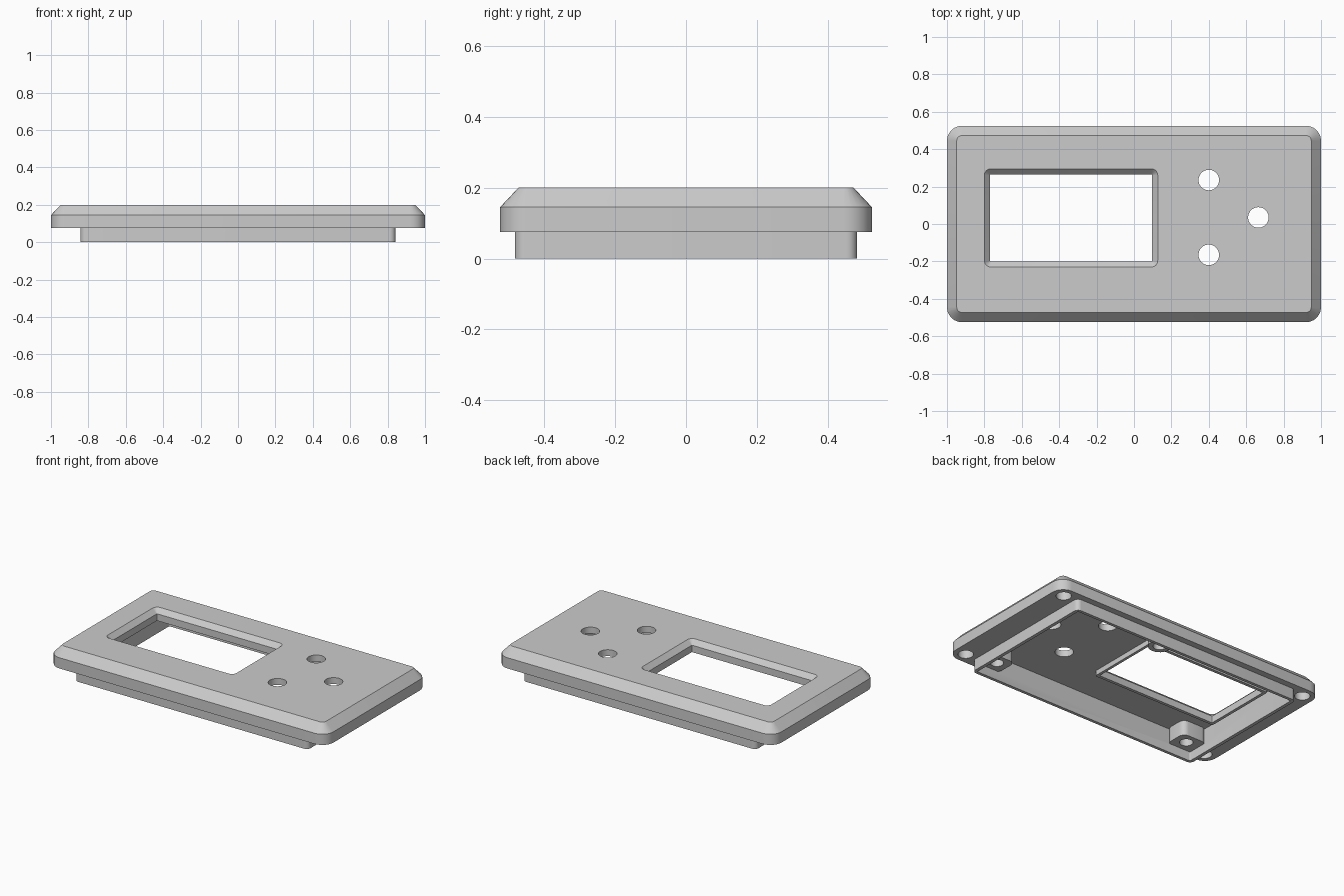
import bpy, bmesh, math

if "Cube" in bpy.data.objects:
    bpy.data.objects.remove(bpy.data.objects["Cube"], do_unlink=True)

grey = bpy.data.materials.new("light grey plastic")
grey.use_nodes = True
grey.diffuse_color = (0.6, 0.6, 0.6, 1)
grey.node_tree.nodes["Principled BSDF"].inputs["Base Color"].default_value = (0.6, 0.6, 0.6, 1)


def outline(x0, x1, y0, y1, r, steps=6):
    """Rounded rectangle, counter-clockwise."""
    corners = [(x1 - r, y1 - r), (x0 + r, y1 - r), (x0 + r, y0 + r), (x1 - r, y0 + r)]
    pts = []
    for q, (cx, cy) in enumerate(corners):
        for i in range(steps + 1):
            a = math.pi / 2 * (q + i / steps)
            pts.append((cx + r * math.cos(a), cy + r * math.sin(a)))
    return pts


def loft(name, sections):
    """Closed solid through (outline, z) sections, bottom to top."""
    bm = bmesh.new()
    rings = [[bm.verts.new((x, y, z)) for x, y in pts] for pts, z in sections]
    n = len(rings[0])
    for low, high in zip(rings, rings[1:]):
        for i in range(n):
            j = (i + 1) % n
            bm.faces.new((low[i], low[j], high[j], high[i]))
    bm.faces.new(rings[0][::-1])
    bm.faces.new(rings[-1])
    mesh = bpy.data.meshes.new(name)
    bm.to_mesh(mesh)
    bm.free()
    mesh.materials.append(grey)
    ob = bpy.data.objects.new(name, mesh)
    bpy.context.collection.objects.link(ob)
    return ob


def block(name, x0, x1, y0, y1, r, z0, z1):
    pts = outline(x0, x1, y0, y1, r)
    return loft(name, [(pts, z0), (pts, z1)])


def rod(name, x, y, r, z0, z1, n=32):
    pts = [(x + r * math.cos(2 * math.pi * i / n), y + r * math.sin(2 * math.pi * i / n))
           for i in range(n)]
    return loft(name, [(pts, z0), (pts, z1)])


def combine(target, tool, operation):
    tool.hide_render = True
    mod = target.modifiers.new("combine", "BOOLEAN")
    mod.operation, mod.solver, mod.object = operation, "EXACT", tool
    bpy.context.view_layer.objects.active = target
    bpy.ops.object.modifier_apply(modifier=mod.name)
    bpy.data.objects.remove(tool, do_unlink=True)


# Chamfered cover plate
edge = outline(-1, 1, -0.525, 0.525, 0.08)
panel = loft("cover_panel", [(edge, 0.075), (edge, 0.145),
                             (outline(-0.948, 0.948, -0.473, 0.473, 0.028), 0.2)])

# Locating lip and the hollow inside it
combine(panel, block("lip", -0.842, 0.842, -0.483, 0.483, 0.03, 0, 0.1), "UNION")
combine(panel, block("cavity", -0.82, 0.82, -0.463, 0.463, 0.006, -0.05, 0.158), "DIFFERENCE")

# Rim under the window and three screw bosses
combine(panel, block("window_rim", -0.79, 0.115, -0.22, 0.285, 0.01, 0.125, 0.175), "UNION")
bosses = [(-0.83, -0.65, -0.473, -0.32, -0.73, -0.39),
          (0.65, 0.83, -0.473, -0.32, 0.73, -0.39),
          (0.05, 0.19, 0.31, 0.473, 0.12, 0.38)]
for x0, x1, y0, y1, hx, hy in bosses:
    combine(panel, block("boss", x0, x1, y0, y1, 0.04 if hy < 0 else 0.069, 0.06, 0.17), "UNION")
    combine(panel, rod("boss_hole", hx, hy, 0.04, 0.03, 0.145), "DIFFERENCE")

# Window with bevelled upper edge
sharp = outline(-0.77, 0.097, -0.2, 0.265, 0.004)
wide = outline(-0.8, 0.127, -0.23, 0.295, 0.034)
combine(panel, loft("window_cut", [(sharp, 0.05), (sharp, 0.17), (wide, 0.2), (wide, 0.25)]),
        "DIFFERENCE")

# Button holes
for x, y in [(0.4, 0.235), (0.4, -0.165), (0.665, 0.035)]:
    combine(panel, rod("button_hole", x, y, 0.055, 0.1, 0.3), "DIFFERENCE")

# Blind fixing holes in the flange corners
for sx in (-1, 1):
    for sy in (-1, 1):
        combine(panel, rod("fixing_hole", sx * 0.92, sy * 0.45, 0.046, 0.03, 0.135), "DIFFERENCE")

bpy.ops.object.select_all(action="DESELECT")
panel.select_set(True)
bpy.context.view_layer.objects.active = panel
bpy.ops.object.shade_smooth_by_angle(angle=math.radians(30))
